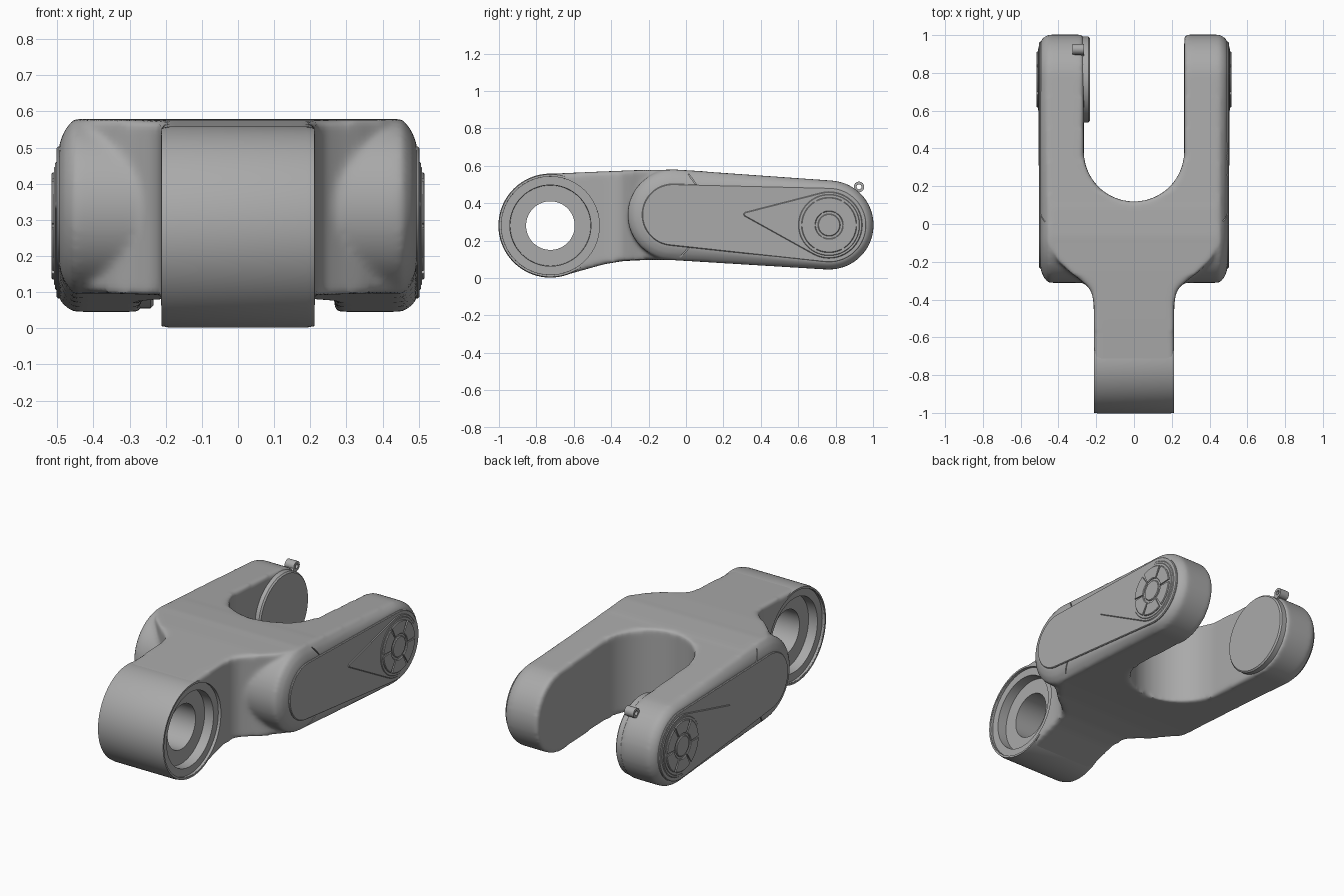
import bpy, bmesh, math
from mathutils import Vector

cube = bpy.data.objects.get("Cube")
if cube:
    bpy.data.objects.remove(cube, do_unlink=True)

grey = bpy.data.materials.new("machined grey")
grey.use_nodes = True
colour = (0.4, 0.4, 0.4, 1)
grey.diffuse_color = colour
grey.node_tree.nodes["Principled BSDF"].inputs["Base Color"].default_value = colour

# Pivot centres of the arm in the side plane (y, z)
FRONT, REAR, HUB = (-0.07, 0.338), (0.765, 0.283), (-0.725, 0.28)


def arc(c, r, a0, a1, n):
    return [(c[0] + r * math.cos(a0 + (a1 - a0) * i / n),
             c[1] + r * math.sin(a0 + (a1 - a0) * i / n)) for i in range(n + 1)]


def circle(c, r, n=64):
    return arc(c, r, 0, math.tau, n)[:-1]


def capsule(c1, r1, c2, r2, n=32):
    """Outline around two circles of different radius."""
    d = Vector(c2) - Vector(c1)
    t, a = math.atan2(d.y, d.x), math.acos((r1 - r2) / d.length)
    return arc(c1, r1, t + a, t + math.tau - a, n) + arc(c2, r2, t - a, t + a, n)


def loft(name, sections, axis="x", ring=False):
    """Skin a list of (position, outline) sections along one axis."""
    bm = bmesh.new()
    loops = []
    for p, pts in sections:
        loops.append([bm.verts.new((p, u, v) if axis == "x" else (u, v, p)) for u, v in pts])
    pairs = list(zip(loops, loops[1:]))
    if ring:
        pairs.append((loops[-1], loops[0]))
    else:
        bm.faces.new(loops[0])
        bm.faces.new(loops[-1])
    for a, b in pairs:
        for i in range(len(a)):
            j = (i + 1) % len(a)
            bm.faces.new((a[i], a[j], b[j], b[i]))
    bmesh.ops.recalc_face_normals(bm, faces=bm.faces)
    mesh = bpy.data.meshes.new(name)
    bm.to_mesh(mesh)
    bm.free()
    mesh.materials.append(grey)
    obj = bpy.data.objects.new(name, mesh)
    bpy.context.collection.objects.link(obj)
    return obj


def select(obj):
    bpy.ops.object.select_all(action="DESELECT")
    obj.select_set(True)
    bpy.context.view_layer.objects.active = obj


def modify(obj, kind, **settings):
    select(obj)
    mod = obj.modifiers.new(kind, kind)
    for key, value in settings.items():
        setattr(mod, key, value)
    bpy.ops.object.modifier_apply(modifier=mod.name)


def combine(obj, other, operation):
    other.hide_render = True
    modify(obj, "BOOLEAN", object=other, operation=operation, solver="EXACT")
    bpy.data.objects.remove(other, do_unlink=True)


def smooth(obj, angle=30):
    select(obj)
    bpy.ops.object.shade_smooth_by_angle(angle=math.radians(angle))
    return obj


# Fork block with sloped outer edges
def fork_outline(i1, i2):
    return capsule(FRONT, 0.242 - i1, REAR, 0.238 - i2)


steps = [(0.455, 0, 0), (0.482, 0.035, 0.018), (0.496, 0.075, 0.036)]
body = loft("fork_body",
            [(-x, fork_outline(a, b)) for x, a, b in reversed(steps)] +
            [(x, fork_outline(a, b)) for x, a, b in steps])

# Neck: side profile trimmed by a flared plan outline
profile = arc(HUB, 0.277, math.radians(90), math.radians(290), 40)
profile += [(-0.54, 0.045), (-0.44, 0.073), (-0.34, 0.09), (-0.2, 0.097), (0.1, 0.094),
            (0.3, 0.2), (0.3, 0.5), (0.1, 0.57), (-0.05, 0.579), (-0.25, 0.577), (-0.5, 0.567)]
neck = loft("neck", [(-0.46, profile), (0.46, profile)])
flare = [(0.213, -1.1), (0.213, -0.43), (0.22, -0.375), (0.24, -0.335), (0.28, -0.30),
         (0.34, -0.255), (0.40, -0.2), (0.45, -0.1), (0.45, 0.6)]
plan = flare + [(-x, y) for x, y in reversed(flare)]
combine(neck, loft("plan_trim", [(-0.2, plan), (0.8, plan)], "z"), "INTERSECT")
combine(body, neck, "UNION")

# U-shaped opening between the arms
notch = arc((0, 0.385), 0.266, math.pi, math.tau, 48) + [(0.266, 1.3), (-0.266, 1.3)]
combine(body, loft("notch", [(-0.2, notch), (0.8, notch)], "z"), "DIFFERENCE")

# Blend the joints into soft fillets
modify(body, "REMESH", mode="VOXEL", voxel_size=0.012)
modify(body, "SMOOTH", factor=0.5, iterations=10)

# Seat for the hub
seat = circle(HUB, 0.262)
combine(body, loft("hub_seat", [(-0.4, seat), (0.4, seat)]), "DIFFERENCE")


# Seams running from the side panels to the arm edges
def seam(a, b, s):
    a, b = Vector(a), Vector(b)
    n = (b - a).orthogonal().normalized() * 0.003
    pts = [tuple(p) for p in (a + n, b + n, b - n, a - n)]
    return loft("seam", [(s * 0.47, pts), (s * 0.55, pts)])


for s in (1, -1):
    for a, b in (((0.06, 0.49), (0.0, 0.575)), ((0.04, 0.19), (-0.04, 0.1))):
        combine(body, seam(a, b, s), "DIFFERENCE")
smooth(body, 40)

# Stepped hub at the front of the neck
half = [(0.19, 0.278), (0.212, 0.274), (0.212, 0.264), (0.196, 0.262),
        (0.196, 0.217), (0.14, 0.215), (0.14, 0.13)]
rings = half + [(-x, r) for x, r in reversed(half)]
smooth(loft("front_hub", [(x, circle(HUB, r, 96)) for x, r in rings], ring=True))


# Side panels and pivot caps on both arms
def plate(name, s, outline, low, high, edge=0.004):
    """Thin plate with a small chamfer; outline takes an inset."""
    return smooth(loft(name, [(s * low, outline(0)), (s * (high - edge), outline(0)),
                              (s * high, outline(edge))]))


def sector(i, k):
    a, b = math.radians(60 * k + 3), math.radians(60 * k + 57)
    return arc(REAR, 0.148 - i, a, b, 12) + arc(REAR, 0.072 + i, b, a, 12)


for s, side in ((1, "left"), (-1, "right")):
    plate(side + "_side_panel", s,
          lambda i: capsule(FRONT, 0.165 - i, REAR, 0.2 - i), 0.47, 0.502)
    plate(side + "_tapered_rib", s,
          lambda i: capsule((0.32, 0.34), 0.012 - i, REAR, 0.178 - i), 0.49, 0.506)
    plate(side + "_pivot_cap", s, lambda i: circle(REAR, 0.165 - i), 0.49, 0.509)
    plate(side + "_cap_centre", s, lambda i: circle(REAR, 0.06 - i), 0.5, 0.516)
    for k in range(6):
        plate(f"{side}_cap_segment_{k + 1}", s, lambda i: sector(i, k), 0.5, 0.516)

# Round pad on the inside of the right arm
smooth(loft("inner_pad", [(-0.3, circle(REAR, 0.228)), (-0.242, circle(REAR, 0.228)),
                          (-0.234, circle(REAR, 0.22))]))

# Small eyelet on top of the right arm
EYE = (0.925, 0.487)
smooth(loft("eyelet", [(x, circle(EYE, r, 24)) for x, r in
                       ((-0.325, 0.028), (-0.265, 0.028), (-0.265, 0.013), (-0.325, 0.013))],
            ring=True))
foot = [(0.875, 0.46), (0.9, 0.43), (0.93, 0.462), (0.905, 0.49)]
loft("eyelet_foot", [(-0.325, foot), (-0.265, foot)])
